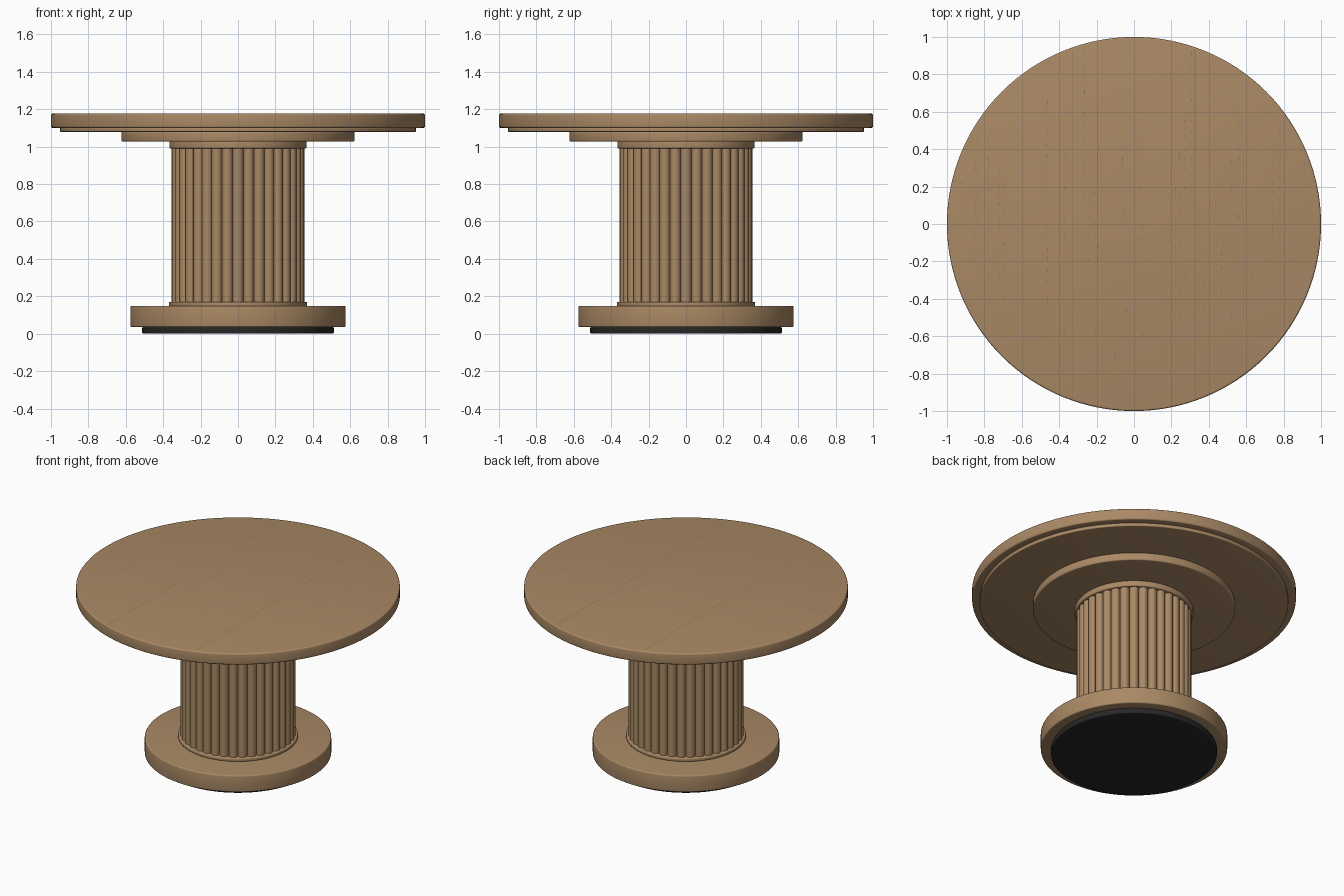
import bpy, bmesh, math, random
from math import sin, cos, pi, radians

if "Cube" in bpy.data.objects:
    bpy.data.objects.remove(bpy.data.objects["Cube"])

random.seed(7)


def material(name, rgb):
    m = bpy.data.materials.new(name)
    m.diffuse_color = (*rgb, 1)
    m.use_nodes = True
    m.node_tree.nodes["Principled BSDF"].inputs["Base Color"].default_value = m.diffuse_color
    return m


OAK = material("oak", (0.40, 0.25, 0.13))
GRAIN = material("dark_grain", (0.30, 0.18, 0.09))
RUBBER = material("black_foot", (0.02, 0.02, 0.02))


def finish(name, bm, mat, smooth=True):
    bmesh.ops.recalc_face_normals(bm, faces=bm.faces)
    me = bpy.data.meshes.new(name)
    bm.to_mesh(me)
    bm.free()
    me.materials.append(mat)
    ob = bpy.data.objects.new(name, me)
    bpy.context.collection.objects.link(ob)
    if smooth:
        bpy.ops.object.select_all(action='DESELECT')
        ob.select_set(True)
        bpy.context.view_layer.objects.active = ob
        bpy.ops.object.shade_smooth_by_angle(angle=radians(32))
    return ob


def stack_rings(bm, rings):
    """Skin a list of closed point rings and cap both ends."""
    loops = [[bm.verts.new(p) for p in r] for r in rings]
    n = len(loops[0])
    for a, b in zip(loops, loops[1:]):
        for i in range(n):
            j = (i + 1) % n
            bm.faces.new((a[i], a[j], b[j], b[i]))
    bm.faces.new(loops[0][::-1])
    bm.faces.new(loops[-1])


def disc(name, radius, z0, z1, ease, mat=OAK, sides=128):
    """Round slab with rounded upper and lower rims."""
    arc = [i * pi / 8 for i in range(5)]
    prof = [(radius - ease + ease * sin(a), z0 + ease - ease * cos(a)) for a in arc]
    prof += [(radius - ease + ease * cos(a), z1 - ease + ease * sin(a)) for a in arc]
    bm = bmesh.new()
    stack_rings(bm, [[(r * cos(2 * pi * i / sides), r * sin(2 * pi * i / sides), z)
                      for i in range(sides)] for r, z in prof])
    return finish(name, bm, mat)


# Foot, base and collars
disc("foot_pad", 0.512, 0.0, 0.037, 0.006, RUBBER)
disc("base", 0.576, 0.035, 0.148, 0.008)
disc("lower_collar", 0.37, 0.146, 0.17, 0.007)
disc("upper_collar", 0.367, 0.99, 1.03, 0.007)
disc("support_plate", 0.624, 1.027, 1.08, 0.008)

# Tabletop with a recessed lower layer
disc("under_top", 0.953, 1.079, 1.103, 0.006)
disc("tabletop", 1.0, 1.10, 1.177, 0.010)

# Reeded column: a ring of convex half rounds
REEDS, STEPS, CORE = 36, 10, 0.328
rr = CORE * sin(pi / REEDS)
section = []
for k in range(REEDS):
    t = 2 * pi * k / REEDS
    for s in range(STEPS):
        a = t - pi / 2 + pi * s / STEPS
        section.append((CORE * cos(t) + rr * cos(a), CORE * sin(t) + rr * sin(a)))
bm = bmesh.new()
stack_rings(bm, [[(x, y, z) for x, y in section] for z in (0.155, 1.0)])
finish("reeded_column", bm, OAK)


def strip(bm, x, y0, y1, w, z=1.1774):
    bm.faces.new([bm.verts.new(p) for p in (
        (x - w, y0, z), (x + w, y0, z), (x + w, y1, z), (x - w, y1, z))])


# Plank seams across the top
bm = bmesh.new()
for x in (-0.328, 0.326):
    strip(bm, x, -0.935, 0.935, 0.002)
finish("plank_seams", bm, GRAIN, False)

# Broken grain streaks: x, start y, end y
STREAKS = [(-.92, -.14, .25), (-.85, -.20, .42), (-.835, -.40, .50), (-.775, -.28, .54),
           (-.72, -.28, .36), (-.69, -.48, .30), (-.465, -.78, .67), (-.37, -.66, .40),
           (-.265, -.20, .93), (-.235, -.2, .4), (-.21, -.67, .3), (-.195, -.2, .62),
           (-.10, -.88, -.5), (-.06, 0, .43), (-.04, -.72, -.32), (.025, .18, .62),
           (.045, -.76, 0), (.17, -.84, -.05), (.22, -.5, .35), (.245, -.82, .4),
           (.275, -.3, .6), (.305, .2, .93), (.35, -.66, .1), (.375, -.75, -.2),
           (.44, -.45, .26), (.47, -.5, 0), (.52, -.7, .38), (.54, -.65, .1),
           (.56, -.3, .65), (.585, -.52, .4), (.63, -.75, 0), (.74, -.22, .36),
           (.78, .05, .6), (.83, -.3, -.15), (.91, .1, .38)]
bm = bmesh.new()
for x, y, end in STREAKS:
    while y < end:
        length = random.uniform(0.008, 0.03)
        strip(bm, x + random.uniform(-.003, .003), y, min(y + length, end), 0.0015)
        y += length + random.uniform(0.015, 0.05)
finish("grain_streaks", bm, GRAIN, False)
for ob in ("plank_seams", "grain_streaks"):
    for p in bpy.data.objects[ob].data.polygons:
        if p.normal.z < 0:
            p.flip()
